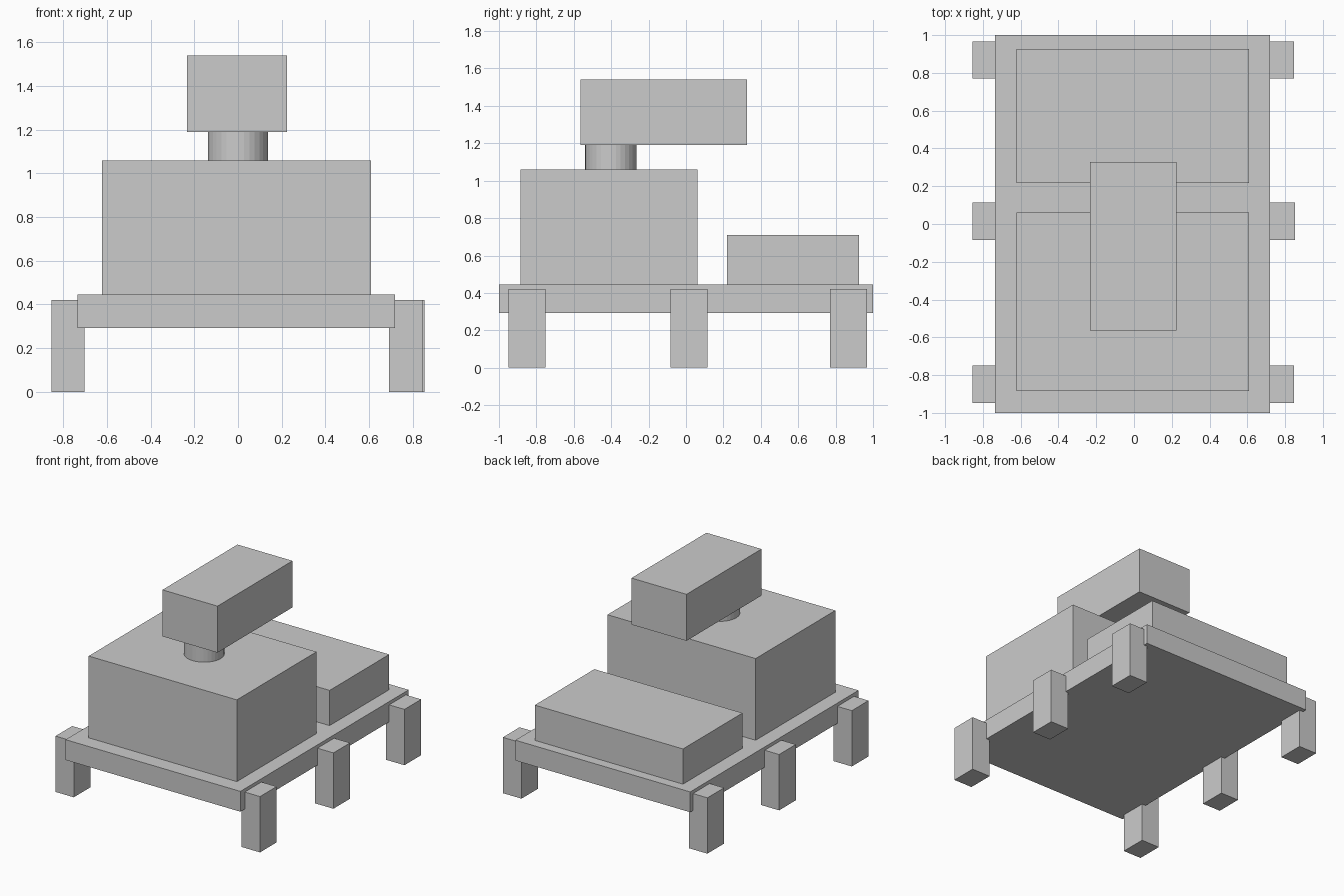
import bpy

if "Cube" in bpy.data.objects:
    bpy.data.objects.remove(bpy.data.objects["Cube"])


def box(name, x, y, z):
    """Axis-aligned box from (min, max) ranges."""
    spans = (x, y, z)
    bpy.ops.mesh.primitive_cube_add(size=1, location=[(a + b) / 2 for a, b in spans])
    ob = bpy.context.object
    ob.name = name
    ob.scale = [b - a for a, b in spans]
    bpy.ops.object.transform_apply(location=False, rotation=False, scale=True)
    return ob


# Flat base deck
box("deck", (-0.735, 0.72), (-1.0, 1.0), (0.292, 0.445))

# Tall front housing and low rear housing
box("front_housing", (-0.623, 0.61), (-0.885, 0.062), (0.445, 1.06))
box("rear_housing", (-0.623, 0.61), (0.218, 0.926), (0.445, 0.71))

# Round neck carrying the head block
bpy.ops.mesh.primitive_cylinder_add(vertices=32, radius=0.138, depth=0.15,
                                    location=(0, -0.402, 1.125))
bpy.context.object.name = "neck"
box("head", (-0.233, 0.225), (-0.565, 0.327), (1.19, 1.54))

# Three pairs of legs along the sides
for label, y in (("front", -0.849), ("middle", 0.015), ("rear", 0.868)):
    right_edge = 0.853 if label == "middle" else 0.847
    span = (y - 0.099, y + 0.099)
    box(label + "_left_leg", (-0.855, -0.703), span, (0, 0.42))
    box(label + "_right_leg", (right_edge - 0.155, right_edge), span, (0, 0.42))
